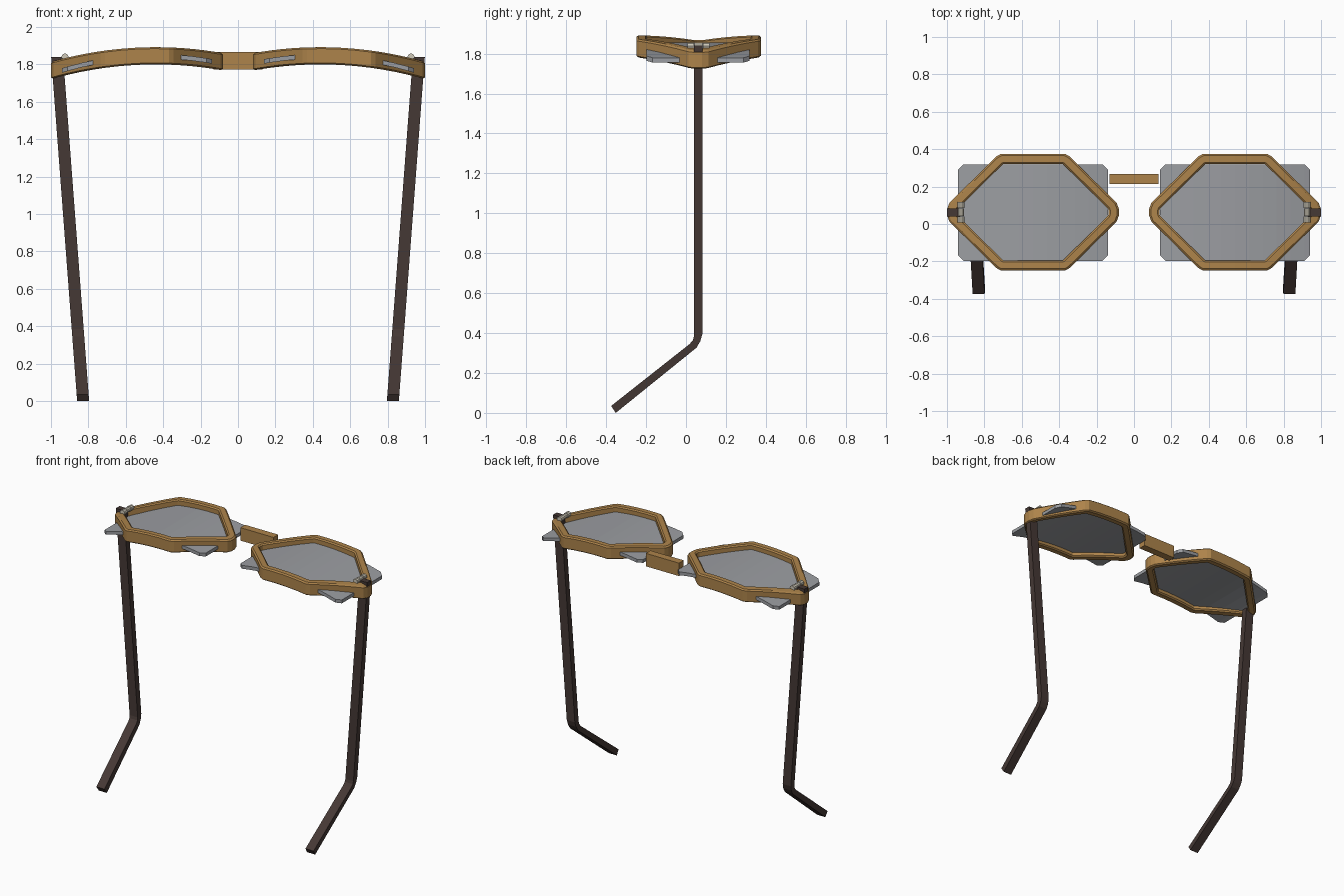
import bpy, bmesh, math
from mathutils import Vector

if "Cube" in bpy.data.objects:
    bpy.data.objects.remove(bpy.data.objects["Cube"])

CX, CY = -0.54, 0.063          # centre of the left lens opening


def material(name, rgb):
    m = bpy.data.materials.new(name)
    m.diffuse_color = (*rgb, 1)
    m.use_nodes = True
    m.node_tree.nodes["Principled BSDF"].inputs["Base Color"].default_value = m.diffuse_color
    return m


WOOD = material("tortoise_brown", (0.42, 0.23, 0.07))
DARK = material("dark_brown", (0.06, 0.04, 0.035))
GLASS = material("smoky_grey", (0.33, 0.34, 0.36))
METAL = material("pale_metal", (0.62, 0.58, 0.48))


def curve_z(x, k=0.25):
    """Wrap curve shared by rims and lenses."""
    return 1.846 - k * (x + 0.44) ** 2


def make(name, bm, mat, mirrored=True):
    """Turn a bmesh into an object, adding a mirrored twin across x = 0."""
    bmesh.ops.recalc_face_normals(bm, faces=bm.faces)
    for side, sx in (("left", 1), ("right", -1)):
        mesh = bpy.data.meshes.new(name)
        b = bm.copy()
        if sx < 0:
            for v in b.verts:
                v.co.x *= -1
            bmesh.ops.reverse_faces(b, faces=b.faces)
        b.to_mesh(mesh)
        b.free()
        mesh.materials.append(mat)
        ob = bpy.data.objects.new(f"{side}_{name}" if mirrored else name, mesh)
        bpy.context.collection.objects.link(ob)
        if not mirrored:
            break
    bm.free()


def loft(rings, closed):
    """Skin a list of equal cross-section rings."""
    bm = bmesh.new()
    rows = [[bm.verts.new(p) for p in r] for r in rings]
    n, m = len(rows), len(rows[0])
    for i in range(n if closed else n - 1):
        a, b = rows[i], rows[(i + 1) % n]
        for j in range(m):
            k = (j + 1) % m
            bm.faces.new((a[j], a[k], b[k], b[j]))
    if not closed:
        bm.faces.new(rows[0])
        bm.faces.new(rows[-1])
    return bm


# Rim: hexagonal outline with clipped corners, bent along the wrap curve
quarter = [(0.459, 0.018), (0.447, 0.050), (0.196, 0.298), (0.172, 0.312)]
outline = [Vector(p) for p in quarter]
outline += [Vector((-x, y)) for x, y in reversed(quarter)]
outline += [Vector((-x, -y)) for x, y in quarter]
outline += [Vector((x, -y)) for x, y in reversed(quarter)]
path = []
for a, b in zip(outline, outline[1:] + outline[:1]):
    steps = max(1, round((b - a).length / 0.08))
    path += [a.lerp(b, i / steps) for i in range(steps)]

section = [(0, -0.038), (0, 0.038), (0.010, 0.046), (0.045, 0.046),
           (0.054, 0.038), (0.054, -0.038), (0.045, -0.046), (0.010, -0.046)]
rings = []
for i, p in enumerate(path):
    d0 = (p - path[i - 1]).normalized()
    d1 = (path[(i + 1) % len(path)] - p).normalized()
    n0, n1 = Vector((-d0.y, d0.x)), Vector((-d1.y, d1.x))
    mitre = (n0 + n1) / (1 + n0.dot(n1))
    ring = []
    for off, dz in section:
        q = p + mitre * off
        x = q.x + CX
        ring.append((x, q.y + CY, curve_z(x) + dz))
    rings.append(ring)
make("rim", loft(rings, True), WOOD)

# Lens: curved plate with clipped corners that poke out past the rim
x0, x1, y0, y1, c = -0.942, -0.138, -0.197, 0.318, 0.03
xs = [x0, x0 + c] + [x0 + c + (x1 - x0 - 2 * c) * i / 10 for i in range(1, 10)] + [x1 - c, x1]
rings = []
for x in xs:
    cut = c if x in (x0, x1) else 0
    z = curve_z(x, 0.3) - 0.003
    rings.append([(x, y0 + cut, z - 0.012), (x, y1 - cut, z - 0.012),
                  (x, y1 - cut, z + 0.012), (x, y0 + cut, z + 0.012)])
make("lens", loft(rings, False), GLASS)

# Temple arm: inner/outer edge stations in (y, z), leaning inwards towards the ear tip
stations = [((0.040, 1.84), (0.082, 1.84)), ((0.040, 0.385), (0.082, 0.395)),
            ((0.035, 0.365), (0.072, 0.360)), ((0.018, 0.345), (0.053, 0.327)),
            ((-0.375, 0.035), (-0.352, 0.0))]
rings = []
for (ya, za), (yb, zb) in stations:
    xa, xb = -0.828 - 0.0755 * za, -0.828 - 0.0755 * zb
    rings.append([(xa - 0.032, ya, za), (xa + 0.032, ya, za),
                  (xb + 0.032, yb, zb), (xb - 0.032, yb, zb)])
make("temple_arm", loft(rings, False), DARK)

# Hinge: three barrel knuckles on top of the rim end
for label, ya, yb, r in (("front", 0.008, 0.040, 0.019), ("middle", 0.043, 0.082, 0.017),
                         ("rear", 0.085, 0.117, 0.019)):
    rings = []
    for y in (ya, yb):
        rings.append([(-0.925 + r * math.cos(t), y, 1.839 + r * math.sin(t))
                      for t in (math.tau * k / 10 for k in range(10))])
    make(f"hinge_knuckle_{label}", loft(rings, False), METAL)

# Bridge bar joining the two lenses
rings = []
for x in (-0.132, 0.132):
    rings.append([(x, 0.215, 1.773), (x, 0.268, 1.773), (x, 0.268, 1.866), (x, 0.215, 1.866)])
make("bridge", loft(rings, False), WOOD, mirrored=False)
